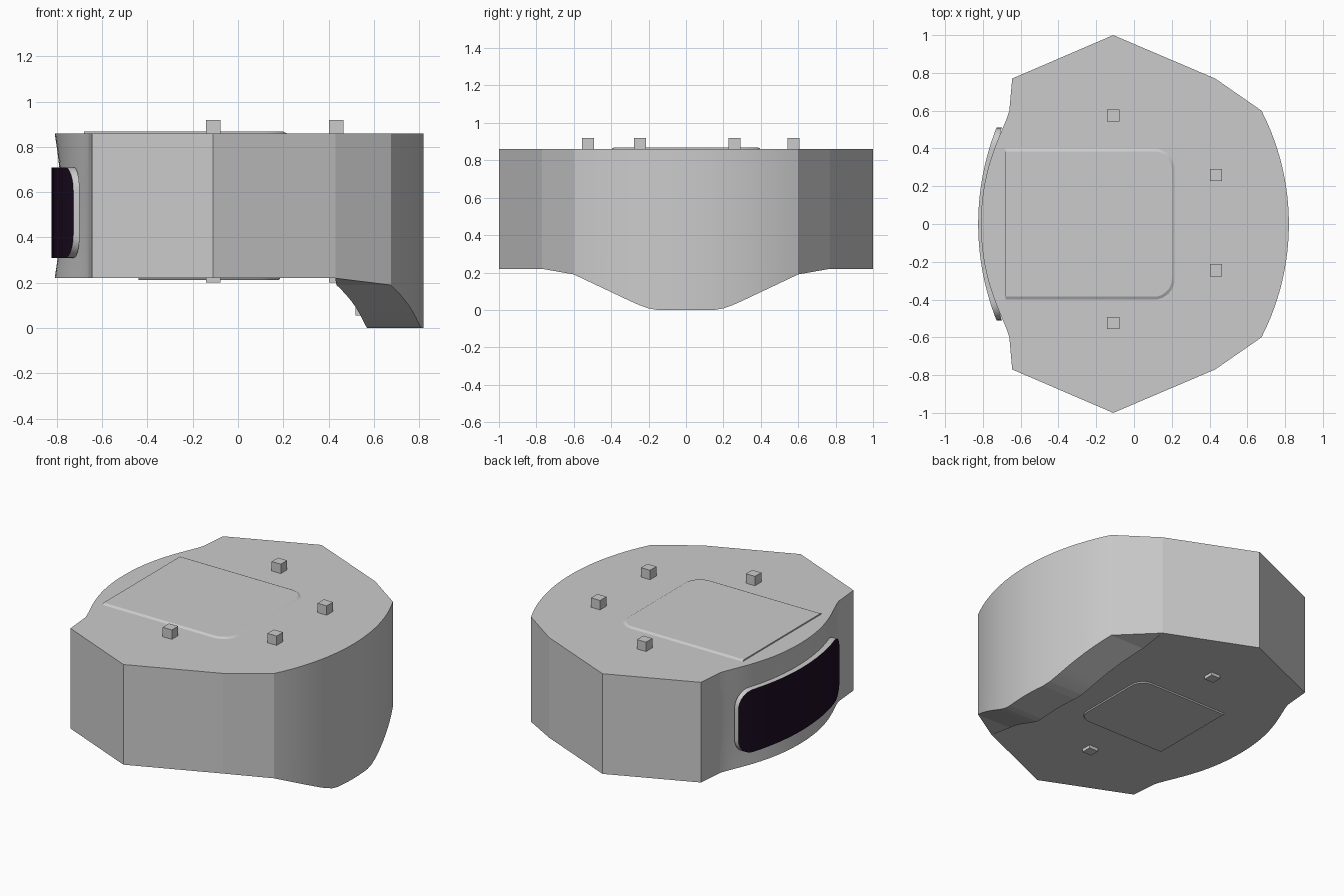
import bpy, bmesh, math
from mathutils import Vector
from mathutils.geometry import interpolate_bezier

if "Cube" in bpy.data.objects:
    bpy.data.objects.remove(bpy.data.objects["Cube"])


def finish(name, bm, angle=8, mats=()):
    bmesh.ops.recalc_face_normals(bm, faces=bm.faces[:])
    me = bpy.data.meshes.new(name)
    bm.to_mesh(me)
    bm.free()
    ob = bpy.data.objects.new(name, me)
    bpy.context.collection.objects.link(ob)
    for m in mats:
        me.materials.append(m)
    bpy.ops.object.select_all(action='DESELECT')
    ob.select_set(True)
    bpy.context.view_layer.objects.active = ob
    bpy.ops.object.shade_smooth_by_angle(angle=math.radians(angle))
    return ob


def box(name, lo, hi):
    bm = bmesh.new()
    bmesh.ops.create_cube(bm, size=1)
    for v in bm.verts:
        v.co = [a + (b - a) * (c + 0.5) for a, b, c in zip(lo, hi, v.co)]
    return finish(name, bm)


def bow(y, half, sag):
    """Drop of a circular arc with the given half chord and sagitta."""
    r = (half * half + sag * sag) / (2 * sag)
    return r - math.sqrt(r * r - y * y)


CHIN = [(0, 0), (.15, 0), (.2, .008), (.25, .026), (.3, .048), (.6, .19), (.77, .22)]


def chin_z(y):
    y = abs(y)
    for (a, za), (b, zb) in zip(CHIN, CHIN[1:]):
        if y <= b:
            return za + (zb - za) * (y - a) / (b - a)
    return .22


# Body: plan outline, bowed front on +x, S-curved rear on -x, mirrored in y
half = [(.82 - bow(i * .05, .6, .145), i * .05) for i in range(13)]
half += [(.43, .77), (-.11, 1.0), (-.645, .77)]
rear = interpolate_bezier(Vector((-.66, .6, 0)), Vector((-.69, .49, 0)),
                          Vector((-.81, .32, 0)), Vector((-.81, 0, 0)), 20)
half += [(p.x, p.y) for p in rear]
outline = half + [(x, -y) for x, y in half[-2:0:-1]]
n = len(outline)

bm = bmesh.new()
rings = []
for z, dent in ((.22, 0), (.30, .012), (.42, .026), (.54, .03), (.66, .026), (.78, .012), (.86, 0)):
    ring = []
    for x, y in outline:
        shift = dent * max(0, 1 - (y / .6) ** 2) if x < -.6 else 0
        low = chin_z(y) if z == .22 and x > .4 else z
        ring.append(bm.verts.new((x + shift, y, low)))
    rings.append(ring)
for a, b in zip(rings, rings[1:]):
    for i in range(n):
        j = (i + 1) % n
        bm.faces.new((a[i], a[j], b[j], b[i]))
bm.faces.new(rings[-1])

# Chin: sloping underside and inner wall hanging below the body
arc = sorted((v for v in rings[0] if v.co.x > .4), key=lambda v: v.co.y)
low, top = [arc[0]], [arc[0]]
for v in arc[1:-1]:
    low.append(bm.verts.new((v.co.x - .24, v.co.y, v.co.z)))
    top.append(bm.verts.new((v.co.x - .24, v.co.y, .22)))
low.append(arc[-1])
top.append(arc[-1])
for s, t in ((arc, low), (low, top)):
    for i in range(len(arc) - 1):
        bm.faces.new(list(dict.fromkeys((s[i], s[i + 1], t[i + 1], t[i]))))
bm.faces.new([v for v in rings[0] if v.co.x < .4] + top)
finish("body", bm)


# Raised panels with a sloped edge and two rounded front corners
def panel(name, x0, x1, hy, r, z0, z1, slope):
    bm = bmesh.new()
    loops = []
    for d, z in ((0, z0), (slope, z1)):
        pts = [(x0, -hy + d)]
        for s, start in ((-1, -90), (1, 0)):
            for k in range(9):
                a = math.radians(start + k * 90 / 8)
                pts.append((x1 - r + (r - d) * math.cos(a), s * (hy - r) + (r - d) * math.sin(a)))
        pts.append((x0, hy - d))
        loops.append([bm.verts.new((x, y, z)) for x, y in pts])
    a, b = loops
    for i in range(len(a)):
        j = (i + 1) % len(a)
        bm.faces.new((a[i], a[j], b[j], b[i]))
    bm.faces.new(a)
    bm.faces.new(b)
    finish(name, bm, 15)


panel("top_panel", -.68, .225, .41, .12, .855, .868, .025)
panel("bottom_panel", -.44, .19, .29, .09, .225, .213, .008)

# Locating pegs, standing above the top and just below the underside
for i, (x, y) in enumerate(((-.11, .575), (-.11, -.525), (.435, .26), (.435, -.245))):
    box(f"peg_{i + 1}", (x - .032, y - .032, .2), (x + .032, y + .032, .92))

# Small tab on the inner wall of the chin
box("chin_tab", (.52, -.06, .055), (.6, .06, .12))

# Rear window: bowed slab with rounded corners, dark outer face
grey = bpy.data.materials.new("window_rim")
grey.diffuse_color = (.8, .8, .8, 1)
grey.use_nodes = True
grey.node_tree.nodes["Principled BSDF"].inputs["Base Color"].default_value = grey.diffuse_color
dark = bpy.data.materials.new("window_dark")
dark.diffuse_color = (.012, .004, .016, 1)
dark.use_nodes = True
dark.node_tree.nodes["Principled BSDF"].inputs["Base Color"].default_value = dark.diffuse_color
W, R = .51, .1
ends = [W - R + R * math.sin(math.radians(k * 11.25)) for k in range(9)]
ys = [-y for y in reversed(ends)] + [(W - R) * k / 8 for k in range(-7, 8)] + ends
bm = bmesh.new()
cols = []
for y in ys:
    over = max(0, abs(y) - (W - R))
    h = .2 - R + math.sqrt(max(0, R * R - over * over))
    xf = -.825 + bow(y, W, .097)
    xb = xf + .028 + .03 * (1 - (y / W) ** 2)
    cols.append([bm.verts.new((x, y, .51 + s * h)) for x, s in ((xf, -1), (xf, 1), (xb, 1), (xb, -1))])
for a, b in zip(cols, cols[1:]):
    for k in range(4):
        f = bm.faces.new((a[k], b[k], b[(k + 1) % 4], a[(k + 1) % 4]))
        f.material_index = 1 if k == 0 else 0
bm.faces.new(cols[0])
bm.faces.new(cols[-1])
finish("rear_window", bm, 20, (grey, dark))
